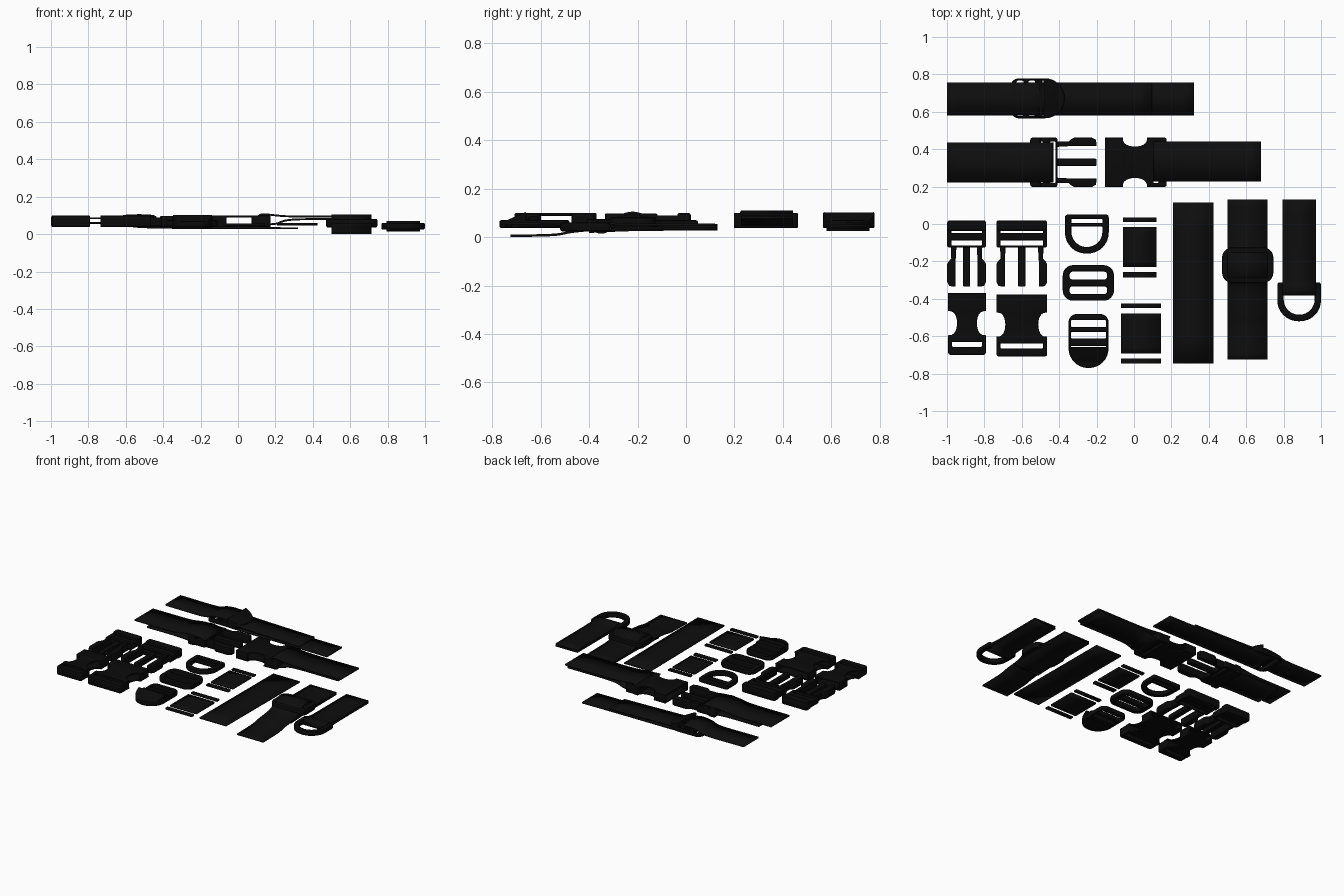
import bpy, bmesh, math
from mathutils import Vector

if "Cube" in bpy.data.objects:
    bpy.data.objects.remove(bpy.data.objects["Cube"])


def material(name, v):
    m = bpy.data.materials.new(name)
    m.diffuse_color = (v, v, v, 1)
    m.use_nodes = True
    m.node_tree.nodes["Principled BSDF"].inputs["Base Color"].default_value = m.diffuse_color
    return m


WEB = material("black webbing", 0.0042)
PLA = material("black plastic", 0.0032)


def finish(ob, angle=35):
    bpy.ops.object.select_all(action='DESELECT')
    ob.select_set(True)
    bpy.context.view_layer.objects.active = ob
    bpy.ops.object.shade_smooth_by_angle(angle=math.radians(angle))


def rrect(x0, x1, y0, y1, rb=0.01, rt=None, n=8):
    """Rounded rectangle outline, bottom and top corner radii."""
    rt = rb if rt is None else rt
    pts = []
    for cx, cy, r, a in ((x1 - rb, y0 + rb, rb, -90), (x1 - rt, y1 - rt, rt, 0),
                         (x0 + rt, y1 - rt, rt, 90), (x0 + rb, y0 + rb, rb, 180)):
        for i in range(n + 1):
            t = math.radians(a + 90 * i / n)
            pts.append((cx + r * math.cos(t), cy + r * math.sin(t)))
    return pts


def plate(name, loops, z0, z1, at, rot=0, bevel=0.005, slope=None):
    """Filled outline with holes, thick from z0 to z1, soft edges."""
    cu = bpy.data.curves.new(name, 'CURVE')
    cu.dimensions, cu.fill_mode = '2D', 'BOTH'
    cu.extrude = (z1 - z0) / 2 - bevel
    cu.bevel_depth, cu.bevel_resolution, cu.offset = bevel, 1, -bevel
    for pts in loops:
        sp = cu.splines.new('POLY')
        sp.points.add(len(pts) - 1)
        for p, q in zip(sp.points, pts):
            p.co = (q[0], q[1], 0, 1)
        sp.use_cyclic_u = True
    tmp = bpy.data.objects.new(name + "_outline", cu)
    bpy.context.collection.objects.link(tmp)
    dg = bpy.context.evaluated_depsgraph_get()
    me = bpy.data.meshes.new_from_object(tmp.evaluated_get(dg))
    bpy.data.objects.remove(tmp)
    bm = bmesh.new()
    bm.from_mesh(me)
    bmesh.ops.remove_doubles(bm, verts=bm.verts, dist=1e-4)
    bmesh.ops.recalc_face_normals(bm, faces=bm.faces)
    mid = (z0 + z1) / 2
    for v in bm.verts:
        v.co.z += mid
        if slope and v.co.z > mid:          # slope = (y start, y end, drop)
            v.co.z -= slope[2] * (v.co.y - slope[0]) / (slope[1] - slope[0])
    bm.to_mesh(me)
    bm.free()
    me.materials.clear()
    me.materials.append(PLA)
    ob = bpy.data.objects.new(name, me)
    bpy.context.collection.objects.link(ob)
    ob.location = (at[0], at[1], 0)
    ob.rotation_euler.z = math.radians(rot)
    finish(ob)
    return ob


def strap(name, path, lo, hi, along='x', thick=0.01, n=6):
    """Webbing ribbon following a smooth (distance, height) path."""
    P = [Vector(p) for p in path]
    P = [2 * P[0] - P[1]] + P + [2 * P[-1] - P[-2]]
    line = []
    for i in range(1, len(P) - 2):
        a, b, c, d = P[i - 1:i + 3]
        for k in range(n):
            t = k / n
            line.append(b + (c - a) * 0.5 * t + (2 * a - 5 * b + 4 * c - d) * 0.5 * t * t
                        + (3 * b - a - 3 * c + d) * 0.5 * t ** 3)
    line.append(P[-2])
    bm = bmesh.new()
    rows = []
    for p in line:
        rows.append([bm.verts.new((p.x, w, p.y) if along == 'x' else (w, p.x, p.y)) for w in (lo, hi)])
    for r, s in zip(rows, rows[1:]):
        bm.faces.new((r[0], s[0], s[1], r[1]))
    bmesh.ops.recalc_face_normals(bm, faces=bm.faces)
    me = bpy.data.meshes.new(name)
    bm.to_mesh(me)
    bm.free()
    me.materials.append(WEB)
    ob = bpy.data.objects.new(name, me)
    bpy.context.collection.objects.link(ob)
    finish(ob)
    mod = ob.modifiers.new("thickness", 'SOLIDIFY')
    mod.thickness, mod.offset = thick, 0


def mirror(pts):
    return [(-x, y) for x, y in reversed(pts)]


def male(name, at, w, rot=0):
    s = w - 0.022
    # frame with two webbing slots, grip bar, centre guide and two side arms
    plate(name + "_frame", [rrect(-w, w, -0.145, 0, 0.01, 0.015),
                            rrect(-s, s, -0.068, -0.058, 0.002),
                            rrect(-s, s, -0.134, -0.107, 0.003)], 0.045, 0.09, at, rot)
    plate(name + "_grip", [rrect(-w, w, -0.056, 0, 0.01, 0.015)], 0.037, 0.1, at, rot, 0.01)
    plate(name + "_guide", [rrect(-0.019, 0.019, -0.355, -0.138, 0.006)], 0.05, 0.085, at, rot)
    arm = [(w - 0.05, -0.138), (w - 0.02, -0.138), (w - 0.022, -0.205), (w - 0.008, -0.22),
           (w, -0.235), (w, -0.33), (w - 0.012, -0.352), (w - 0.045, -0.355), (w - 0.045, -0.22)]
    for side, pts in (("right", arm), ("left", mirror(arm))):
        plate(f"{name}_{side}_arm", [pts], 0.04, 0.098, at, rot, 0.007)


def female(name, at, w, rot=0):
    d = 0.048
    right = [(w, -0.09)] + [(w - d * math.sin(math.pi * i / 12) ** 0.7, -0.16 + 0.065 * math.cos(math.pi * i / 12))
                            for i in range(13)] + [(w, -0.26)]
    shell = [(-w, 0), (w, 0)] + right + mirror(right)
    # hollow body: two shells, side walls, and the webbing end
    plate(name + "_top_shell", [shell], 0.088, 0.1, at, rot, 0.004)
    plate(name + "_bottom_shell", [shell], 0.037, 0.049, at, rot, 0.004)
    for side, k in (("right", 1), ("left", -1)):
        a, b = sorted((k * w, k * (w - 0.015)))
        plate(f"{name}_{side}_wall", [rrect(a, b, -0.094, 0, 0.002)], 0.04, 0.097, at, rot, 0.002)
    plate(name + "_web_end", [rrect(-w, w, -0.33, -0.228, 0.014, 0.006),
                              rrect(-w + 0.022, w - 0.022, -0.287, -0.252, 0.005)], 0.037, 0.1, at, rot, 0.008)


def d_ring(name, at, z0, z1):
    plate(name, [rrect(-0.117, 0.117, -0.208, 0, 0.112, 0.014),
                 rrect(-0.083, 0.083, -0.045, -0.024, 0.004),
                 rrect(-0.083, 0.083, -0.173, -0.064, 0.082, 0.004)], z0, z1, at, 0, 0.009)


def tri_glide(name, at, z0, z1):
    plate(name, [rrect(-0.137, 0.137, -0.095, 0.095, 0.055),
                 rrect(-0.1, 0.1, 0.018, 0.06, 0.016),
                 rrect(-0.1, 0.1, -0.06, -0.018, 0.016)], z0, z1, at, 0, 0.009)


def ladder_lock(name, at, rot=0):
    plate(name + "_frame", [rrect(-0.107, 0.107, -0.289, 0, 0.105, 0.045),
                            rrect(-0.094, 0.094, -0.07, -0.033, 0.006),
                            rrect(-0.094, 0.094, -0.13, -0.097, 0.004),
                            rrect(-0.094, 0.094, -0.177, -0.17, 0.002)], 0.037, 0.07, at, rot, 0.007)
    plate(name + "_tongue", [rrect(-0.106, 0.106, -0.287, -0.178, 0.1, 0.004)],
          0.04, 0.105, at, rot, 0.006, (-0.178, -0.287, 0.048))
    plate(name + "_teeth_bar", [rrect(-0.1, 0.1, -0.169, -0.131, 0.004)], 0.04, 0.085, at, rot)


# side-release buckles: two loose pairs and one pair on webbing
male("small_male_buckle", (-0.895, 0.02), 0.104)
female("small_female_buckle", (-0.893, -0.37), 0.101)
male("large_male_buckle", (-0.6, 0.02), 0.136)
female("large_female_buckle", (-0.6, -0.378), 0.136)
male("strapped_male_buckle", (-0.555, 0.33), 0.132, 90)
female("strapped_female_buckle", (-0.155, 0.33), 0.132, 90)
strap("male_buckle_strap", [(-0.9, 0.06), (-0.65, 0.06), (-0.5, 0.05), (-0.45, 0.055), (-0.437, 0.078),
                            (-0.46, 0.098), (-0.58, 0.1), (-0.7, 0.086), (-1, 0.084)], 0.222, 0.436)
strap("female_buckle_strap", [(0.68, 0.094), (0.3, 0.094), (0.15, 0.105), (0.115, 0.1), (0.105, 0.08),
                              (0.12, 0.055), (0.2, 0.055), (0.3, 0.078), (0.66, 0.08)], 0.226, 0.441)

# top strap with ladder lock
ladder_lock("strapped_ladder_lock", (-0.66, 0.672), 90)
strap("upper_adjust_strap", [(-1, 0.06), (-0.7, 0.06), (-0.62, 0.08), (-0.54, 0.088), (-0.49, 0.075),
                             (-0.42, 0.06), (-0.3, 0.055), (0.096, 0.046)], 0.58, 0.757)
strap("lower_adjust_strap", [(-0.56, 0.04), (-0.4, 0.034), (0, 0.033), (0.32, 0.031)], 0.58, 0.757)

# loose hardware
d_ring("d_ring", (-0.252, 0.05), 0.035, 0.07)
tri_glide("tri_glide", (-0.244, -0.315), 0.037, 0.075)
ladder_lock("ladder_lock", (-0.243, -0.481))

# short webbing pieces, each with a narrow strip at both ends
for name, x0, x1, spans in (
        ("small_web", -0.06, 0.12, ((0.01, 0.036), (-0.23, -0.015), (-0.286, -0.256))),
        ("large_web", -0.07, 0.145, ((-0.45, -0.424), (-0.692, -0.479), (-0.746, -0.72)))):
    for part, (a, b) in zip(("upper_strip", "panel", "lower_strip"), spans):
        strap(f"{name}_{part}", [(a, 0.05), (b, 0.05)], x0, x1, 'y', 0.012)

# long plain strap
strap("plain_strap", [(-0.745, 0.055), (0.115, 0.05)], 0.208, 0.424, 'y')

# strap threaded over a tri-glide
tri_glide("strapped_tri_glide", (0.608, -0.22), 0.035, 0.082)
strap("tri_glide_strap", [(0.13, 0.042), (-0.08, 0.045), (-0.13, 0.055), (-0.165, 0.085), (-0.22, 0.1),
                          (-0.275, 0.085), (-0.31, 0.055), (-0.36, 0.035), (-0.47, 0.022),
                          (-0.55, 0.009), (-0.725, 0.005)], 0.5, 0.714, 'y')
strap("tri_glide_strap_return", [(0.13, 0.032), (-0.2, 0.03), (-0.4, 0.022)], 0.5, 0.714, 'y')

# strap looped round a D ring
d_ring("strapped_d_ring", (0.883, -0.312), 0.024, 0.06)
strap("d_ring_strap", [(0.13, 0.05), (-0.26, 0.052), (-0.34, 0.064), (-0.37, 0.058), (-0.376, 0.042),
                       (-0.37, 0.024), (-0.34, 0.02), (-0.26, 0.035), (0.13, 0.037)], 0.795, 0.973, 'y')
